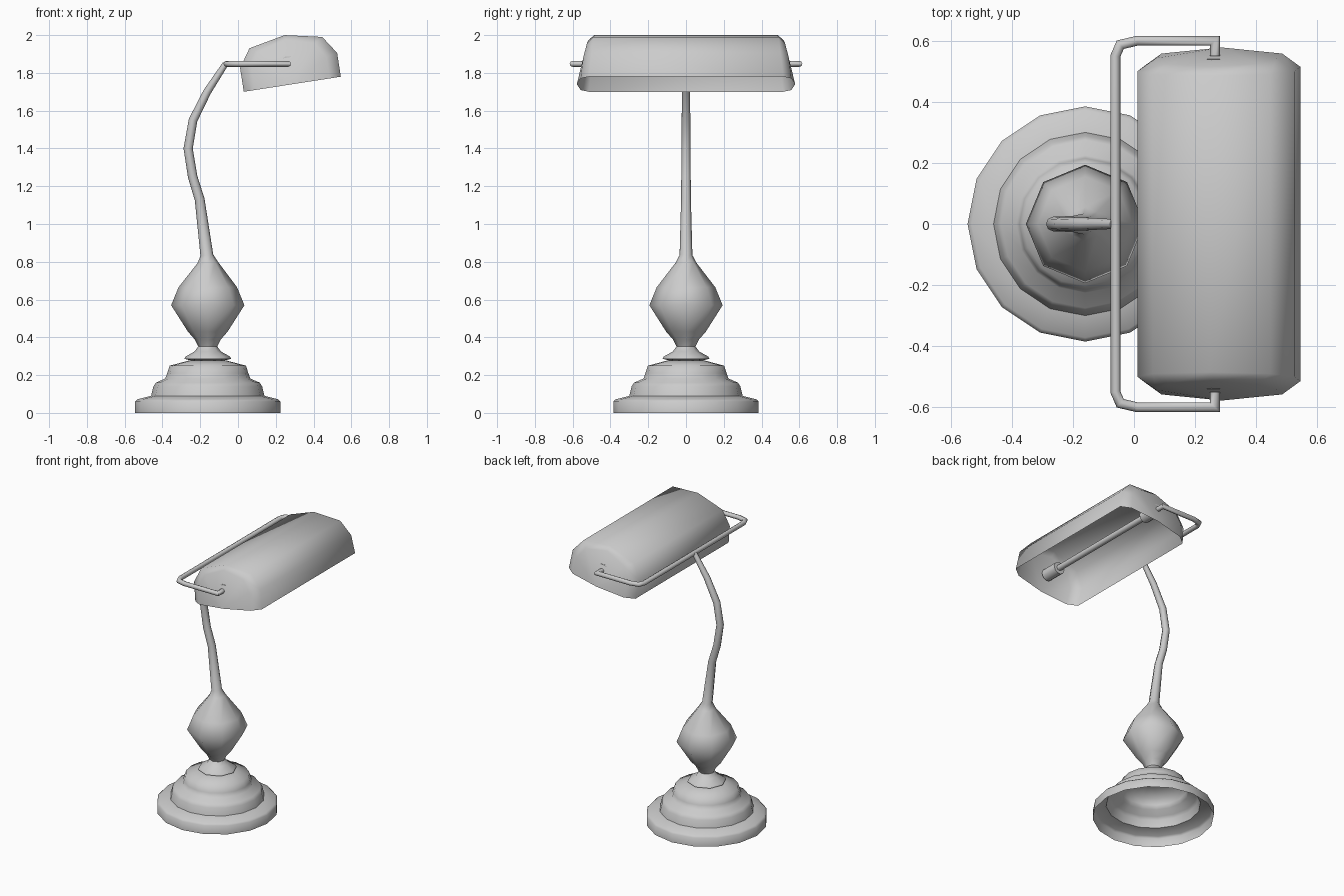
import bpy, bmesh, math
from mathutils import Vector

if "Cube" in bpy.data.objects:
    bpy.data.objects.remove(bpy.data.objects["Cube"])


def finish(name, bm, angle):
    bmesh.ops.recalc_face_normals(bm, faces=bm.faces)
    mesh = bpy.data.meshes.new(name)
    bm.to_mesh(mesh)
    bm.free()
    ob = bpy.data.objects.new(name, mesh)
    bpy.context.collection.objects.link(ob)
    bpy.ops.object.select_all(action='DESELECT')
    ob.select_set(True)
    bpy.context.view_layer.objects.active = ob
    bpy.ops.object.shade_smooth_by_angle(angle=math.radians(angle))
    return ob


def tube(name, pts, radii, sides, ref, caps=True, angle=60):
    """Sweep a circle along a planar path (ref = plane normal), mitred at bends."""
    bm = bmesh.new()
    pts = [Vector(p) for p in pts]
    ref = Vector(ref)
    rings = []
    for i, p in enumerate(pts):
        a = (p - pts[max(i - 1, 0)]).normalized()
        b = (pts[min(i + 1, len(pts) - 1)] - p).normalized()
        t = (a + b).normalized()
        n = ref.cross(t) / max(0.5, t.dot(b if b.length else a))
        ring = []
        for k in range(sides):
            w = 2 * math.pi * k / sides
            ring.append(bm.verts.new(p + radii[i] * (n * math.cos(w) + ref * math.sin(w))))
        rings.append(ring)
    for r, s in zip(rings, rings[1:]):
        for k in range(sides):
            j = (k + 1) % sides
            bm.faces.new((r[k], r[j], s[j], s[k]))
    if caps:
        bm.faces.new(rings[0])
        bm.faces.new(rings[-1])
    return finish(name, bm, angle)


AX = -0.16          # axis of the base
ARM_X, ARM_Z = 0.265, 1.848   # pivot line of the shade
Y, Z = (0, 1, 0), (0, 0, 1)

# stepped hollow base
base = [(.385, 0), (.385, .06), (.372, .072), (.30, .09), (.288, .14), (.275, .16),
        (.225, .182), (.215, .21), (.202, .25), (.10, .277), (.03, .28)]
tube("base", [(AX, 0, z) for r, z in base], [r for r, z in base], 16, Y, caps=False)

# turned body with collar, running up into the curved stem: x, z, radius
body = [(AX, .276, .08), (AX, .286, .124), (AX, .298, .118), (AX, .325, .07), (AX, .352, .05),
        (AX, .39, .07), (AX, .43, .105), (AX, .57, .194), (AX, .665, .155), (AX, .795, .055),
        (-.165, .835, .034), (-.203, 1.13, .026), (-.24, 1.25, .025), (-.264, 1.40, .024),
        (-.238, 1.55, .023), (-.163, 1.70, .021), (-.066, 1.848, .016)]
tube("body_and_stem", [(x, 0, z) for x, z, r in body], [r for x, z, r in body], 8, Y)

# U-shaped yoke holding the shade
half = [(ARM_X, .55), (ARM_X, .60), (.01, .60), (-.045, .587), (-.061, .55)]
path = half + [(x, -y) for x, y in reversed(half)]
tube("yoke", [(x, y, ARM_Z) for x, y in path], [.016] * len(path), 8, Z)

# inner tube and its sockets
tube("light_tube", [(ARM_X, -.54, ARM_Z), (ARM_X, .54, ARM_Z)], [.02] * 2, 8, Z)
for side, s in (("left", -1), ("right", 1)):
    tube("socket_" + side, [(ARM_X, s * .54, ARM_Z), (ARM_X, s * .42, ARM_Z)], [.042] * 2, 10, Z)

# tilted open shade: half sections as (across, up, y)
main = [(.26, 0, .515), (.26, .127, .50), (.195, .223, .49), (0, .263, .485)]
cap = [(.20, 0, .558), (.20, .115, .543), (.15, .195, .525), (0, .238, .515)]
tilt = math.atan2(.08, .515)
bm = bmesh.new()


def shade_vert(u, v, y):
    return bm.verts.new((.2875 + u * math.cos(tilt) - v * math.sin(tilt), y,
                         1.74 + u * math.sin(tilt) + v * math.cos(tilt)))


def section(half_pts, s):
    full = [(-u, v, y) for u, v, y in half_pts] + half_pts[-2::-1]
    return [shade_vert(u, v, s * y) for u, v, y in full]


rows = [section(cap, -1), section(main, -1), section(main, 1), section(cap, 1)]
for r, s in zip(rows, rows[1:]):
    for k in range(6):
        bm.faces.new((r[k], r[k + 1], s[k + 1], s[k]))
for row, s in ((rows[0], -1), (rows[3], 1)):
    mid = shade_vert(0, 0, s * .578)
    for k in range(6):
        bm.faces.new((row[k], row[k + 1], mid))
finish("shade", bm, 75)
